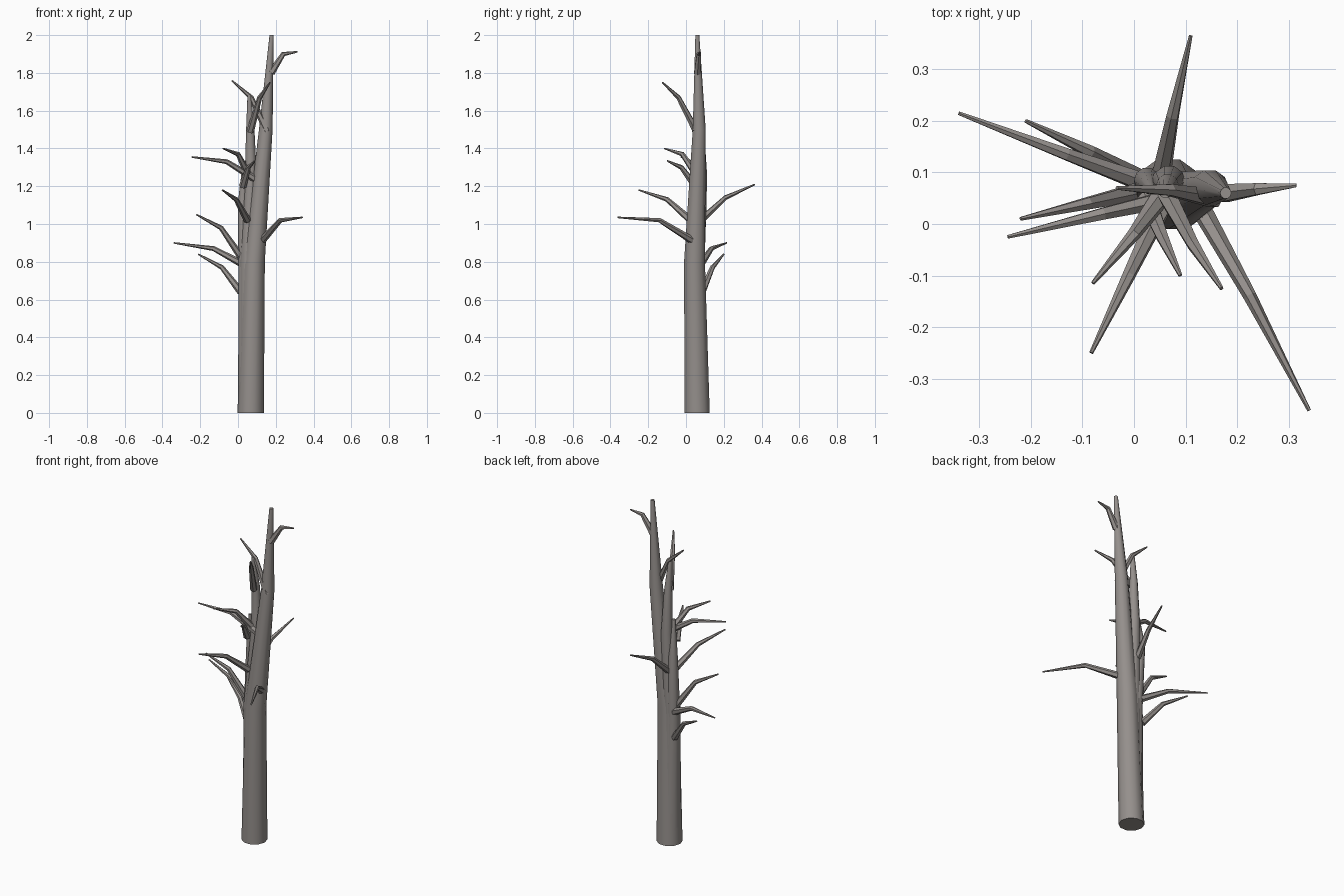
import bpy, bmesh, math
from mathutils import Vector

if "Cube" in bpy.data.objects:
    bpy.data.objects.remove(bpy.data.objects["Cube"])

bark = bpy.data.materials.new("bark")
bark.diffuse_color = (.30, .277, .263, 1)
bark.use_nodes = True
bark.node_tree.nodes["Principled BSDF"].inputs["Base Color"].default_value = bark.diffuse_color


def limb(name, pts, radii, sides, upright=False, smooth=False):
    """Tapered, bent tube through pts with capped ends."""
    pts = [Vector(p) for p in pts]
    bm = bmesh.new()
    rings = []
    for i, (p, r) in enumerate(zip(pts, radii)):
        d = (pts[min(i + 1, len(pts) - 1)] - pts[max(i - 1, 0)]).normalized()
        if upright:
            d = Vector((0, 0, 1))
        u = Vector((0, 1, 0)).cross(d)
        if u.length < 0.3:
            u = Vector((1, 0, 0)).cross(d)
        u.normalize()
        v = d.cross(u)
        ring = []
        for k in range(sides):
            a = 2 * math.pi * k / sides
            ring.append(bm.verts.new(p + r * (math.cos(a) * u + math.sin(a) * v)))
        rings.append(ring)
    for a, b in zip(rings, rings[1:]):
        for k in range(sides):
            n = (k + 1) % sides
            bm.faces.new((a[k], a[n], b[n], b[k]))
    bm.faces.new(rings[0][::-1])
    bm.faces.new(rings[-1])
    bmesh.ops.recalc_face_normals(bm, faces=bm.faces)
    me = bpy.data.meshes.new(name)
    bm.to_mesh(me)
    bm.free()
    me.materials.append(bark)
    ob = bpy.data.objects.new(name, me)
    bpy.context.collection.objects.link(ob)
    if smooth:
        bpy.ops.object.select_all(action='DESELECT')
        ob.select_set(True)
        bpy.context.view_layer.objects.active = ob
        bpy.ops.object.shade_smooth_by_angle(angle=math.radians(50))
    return ob


# Main trunk and the two thinner stems that split away from it
limb("trunk", [(.067, .059, 0), (.084, .045, .8), (.147, .07, 1.5), (.178, .06, 2)],
     [.070, .058, .036, .011], 10, True, True)
limb("middle_stem", [(.062, .058, .1), (.058, .052, .8), (.068, .082, 1.25),
                     (.065, .075, 1.5), (.06, .06, 1.68)],
     [.055, .048, .032, .022, .010], 10, True, True)
limb("left_stem", [(.056, .06, .1), (.039, .062, .75), (.025, .085, 1.12), (.035, .065, 1.33)],
     [.055, .037, .025, .009], 10, True, True)

# Bare side branches: base, elbow, tip
branches = [
    ((.05, .08, 1.02), (.075, .21, 1.14), (.11, .365, 1.21)),
    ((.02, .08, .79), (-.13, .135, .87), (-.34, .215, .90)),
    ((.015, .085, .64), (-.085, .14, .77), (-.21, .20, .84)),
    ((.02, .065, .82), (-.09, .04, .98), (-.22, .01, 1.05)),
    ((.095, .055, 1.235), (-.06, .02, 1.33), (-.245, -.025, 1.355)),
    ((.05, .05, 1.27), (0, -.02, 1.37), (-.08, -.115, 1.40)),
    ((.05, .025, 1.02), (-.01, -.10, 1.13), (-.083, -.25, 1.18)),
    ((.025, .05, 1.20), (.055, -.025, 1.30), (.09, -.10, 1.335)),
    ((.065, .055, 1.49), (.115, -.04, 1.67), (.17, -.125, 1.75)),
    ((.13, .03, .915), (.225, -.14, 1.02), (.34, -.362, 1.035)),
    ((.175, .06, 1.80), (.24, .068, 1.90), (.315, .075, 1.912)),
    ((.155, .05, 1.49), (.07, .066, 1.67), (-.033, .07, 1.76)),
]
for i, pts in enumerate(branches):
    limb(f"branch_{i + 1}", pts, [.020, .013, .004], 6, smooth=False)
